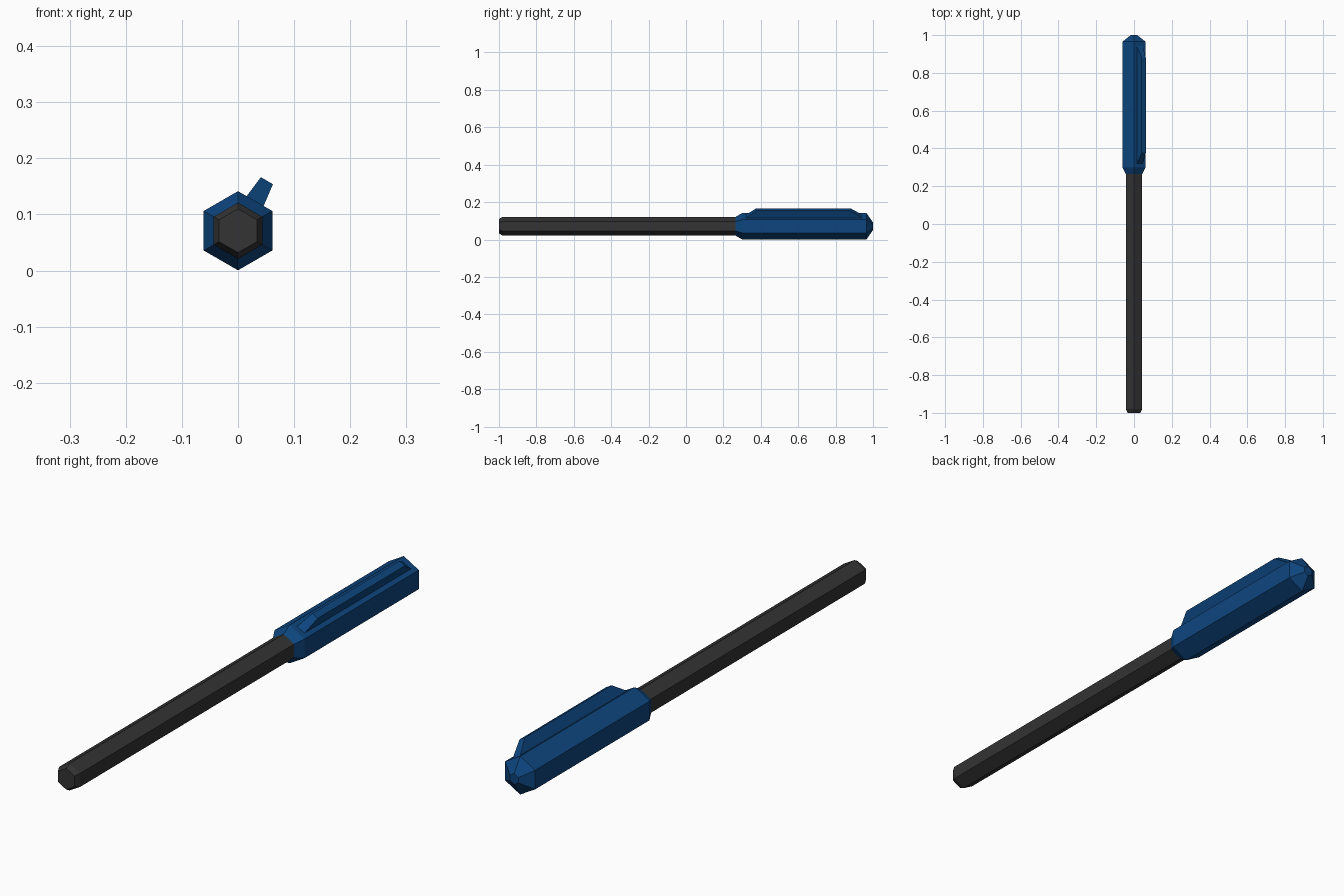
import bpy, bmesh, math

if "Cube" in bpy.data.objects:
    bpy.data.objects.remove(bpy.data.objects["Cube"])

CZ = 0.071  # height of the pen axis


def material(name, rgb):
    m = bpy.data.materials.new(name)
    m.diffuse_color = (*rgb, 1)
    m.use_nodes = True
    m.node_tree.nodes["Principled BSDF"].inputs["Base Color"].default_value = m.diffuse_color
    return m


def add_object(name, bm, mat):
    bmesh.ops.recalc_face_normals(bm, faces=bm.faces[:])
    me = bpy.data.meshes.new(name)
    bm.to_mesh(me)
    bm.free()
    me.materials.append(mat)
    ob = bpy.data.objects.new(name, me)
    bpy.context.collection.objects.link(ob)
    return ob


def loft(bm, rings):
    """Skin a closed solid through a list of equal-length point rings."""
    vs = [[bm.verts.new(p) for p in r] for r in rings]
    n = len(vs[0])
    for a, b in zip(vs, vs[1:]):
        for i in range(n):
            j = (i + 1) % n
            bm.faces.new((a[i], a[j], b[j], b[i]))
    bm.faces.new(vs[0])
    bm.faces.new(vs[-1])


def hexagon(y, r):
    return [(r * math.sin(k * math.pi / 3), y, CZ + r * math.cos(k * math.pi / 3))
            for k in range(6)]


def hex_body(name, profile, mat):
    bm = bmesh.new()
    loft(bm, [hexagon(y, r) for y, r in profile])
    return add_object(name, bm, mat)


blue = material("navy blue", (0.004, 0.06, 0.21))
grey = material("charcoal", (0.033, 0.033, 0.033))

# Barrel with a chamfered tail
hex_body("barrel", [(-1.0, 0.039), (-0.98, 0.05), (0.32, 0.05)], grey)

# Cap with chamfered mouth and a blunt tapered tip
hex_body("cap", [(0.265, 0.05), (0.30, 0.0705), (0.965, 0.0705), (1.0, 0.02)], blue)

# Pocket clip: tapered ridge standing on the upper right cap face
nx, nz = 0.5, math.sqrt(0.75)      # outward direction of that face
tx, tz = nz, -nx                   # direction across the face


def clip_ring(height, half_width, y0, y1):
    pts = []
    for s, y in ((-1, y0), (1, y0), (1, y1), (-1, y1)):
        w = s * half_width
        pts.append((nx * height + tx * w, y, CZ + nz * height + tz * w))
    return pts


bm = bmesh.new()
loft(bm, [clip_ring(0.056, 0.018, 0.315, 0.95),
          clip_ring(0.103, 0.0125, 0.375, 0.88)])
add_object("pocket_clip", bm, blue)
